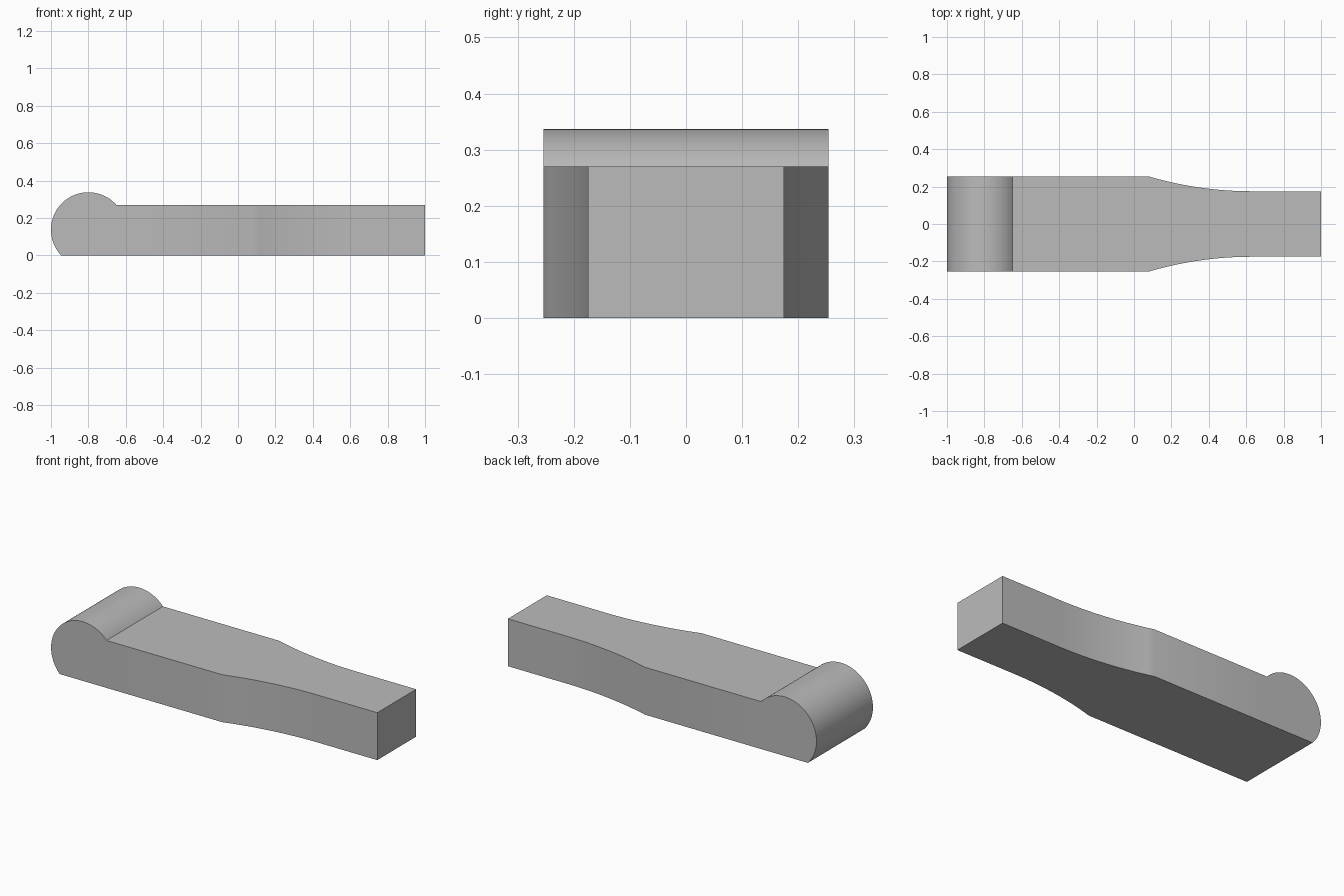
import bpy
import bmesh
from math import asin, pi, cos, sin, sqrt, radians

cube = bpy.data.objects.get("Cube")
if cube:
    bpy.data.objects.remove(cube, do_unlink=True)

# Main dimensions
HEIGHT = 0.27
WIDE, NARROW = 0.254, 0.175
TAPER_START, TAPER_END = 0.08, 0.63
HEAD_X, HEAD_Z, HEAD_R = -0.8, 0.137, 0.2
ARC_STEPS, TAPER_STEPS = 48, 16

grey = bpy.data.materials.new("plain grey")
grey.use_nodes = True
color = (0.5, 0.5, 0.5, 1)
grey.diffuse_color = color
grey.node_tree.nodes["Principled BSDF"].inputs["Base Color"].default_value = color


def half_width(x):
    """Wide body, then a concave arc that runs out flush into the narrow tail."""
    if x <= TAPER_START:
        return WIDE
    d = max(TAPER_END - x, 0)
    length, drop = TAPER_END - TAPER_START, WIDE - NARROW
    radius = (length ** 2 + drop ** 2) / (2 * drop)
    return NARROW + radius - sqrt(radius ** 2 - d ** 2)


# Rounded head outline, from the top of the body round to the base
start = asin((HEIGHT - HEAD_Z) / HEAD_R)
end = pi + asin(HEAD_Z / HEAD_R)
angles = [start + (end - start) * i / ARC_STEPS for i in range(ARC_STEPS + 1)]
head = [(HEAD_X + HEAD_R * cos(a), HEAD_Z + HEAD_R * sin(a)) for a in angles]
head[-1] = (head[-1][0], 0)

# Stations along the body
stations = [head[0][0]]
stations += [TAPER_START + (TAPER_END - TAPER_START) * i / TAPER_STEPS
             for i in range(TAPER_STEPS + 1)]
stations.append(1.0)
top = [(x, HEIGHT) for x in reversed(stations[1:])]
bottom = [(x, 0) for x in stations]
outline = top + head + bottom

# Front and back walls, joined round the outline
bm = bmesh.new()
front, back = [[bm.verts.new((x, side * half_width(x), z)) for x, z in outline]
                for side in (-1, 1)]
count, n_top, n_head = len(outline), len(top), len(head)
for wall in (front, back):
    bm.faces.new(wall[n_top:n_top + n_head + 1])
    uppers = [wall[n_top]] + wall[:n_top][::-1]
    lowers = wall[n_top + n_head:]
    for i in range(len(uppers) - 1):
        bm.faces.new((lowers[i], lowers[i + 1], uppers[i + 1], uppers[i]))
skip = n_top + n_head
for i in range(count):
    j = (i + 1) % count
    is_top = i < n_top
    is_base = skip - 1 <= i < count - 1
    if not is_top and not is_base:
        bm.faces.new((front[i], front[j], back[j], back[i]))
# Flat top and base
bm.faces.new(front[:n_top + 1] + back[:n_top + 1][::-1])
bm.faces.new(front[skip - 1:] + back[skip - 1:][::-1])
bmesh.ops.recalc_face_normals(bm, faces=bm.faces[:])

mesh = bpy.data.meshes.new("tapered_lever")
bm.to_mesh(mesh)
bm.free()
mesh.materials.append(grey)
lever = bpy.data.objects.new("tapered_lever", mesh)
bpy.context.collection.objects.link(lever)

bpy.ops.object.select_all(action='DESELECT')
lever.select_set(True)
bpy.context.view_layer.objects.active = lever
bpy.ops.object.shade_smooth_by_angle(angle=radians(30))
